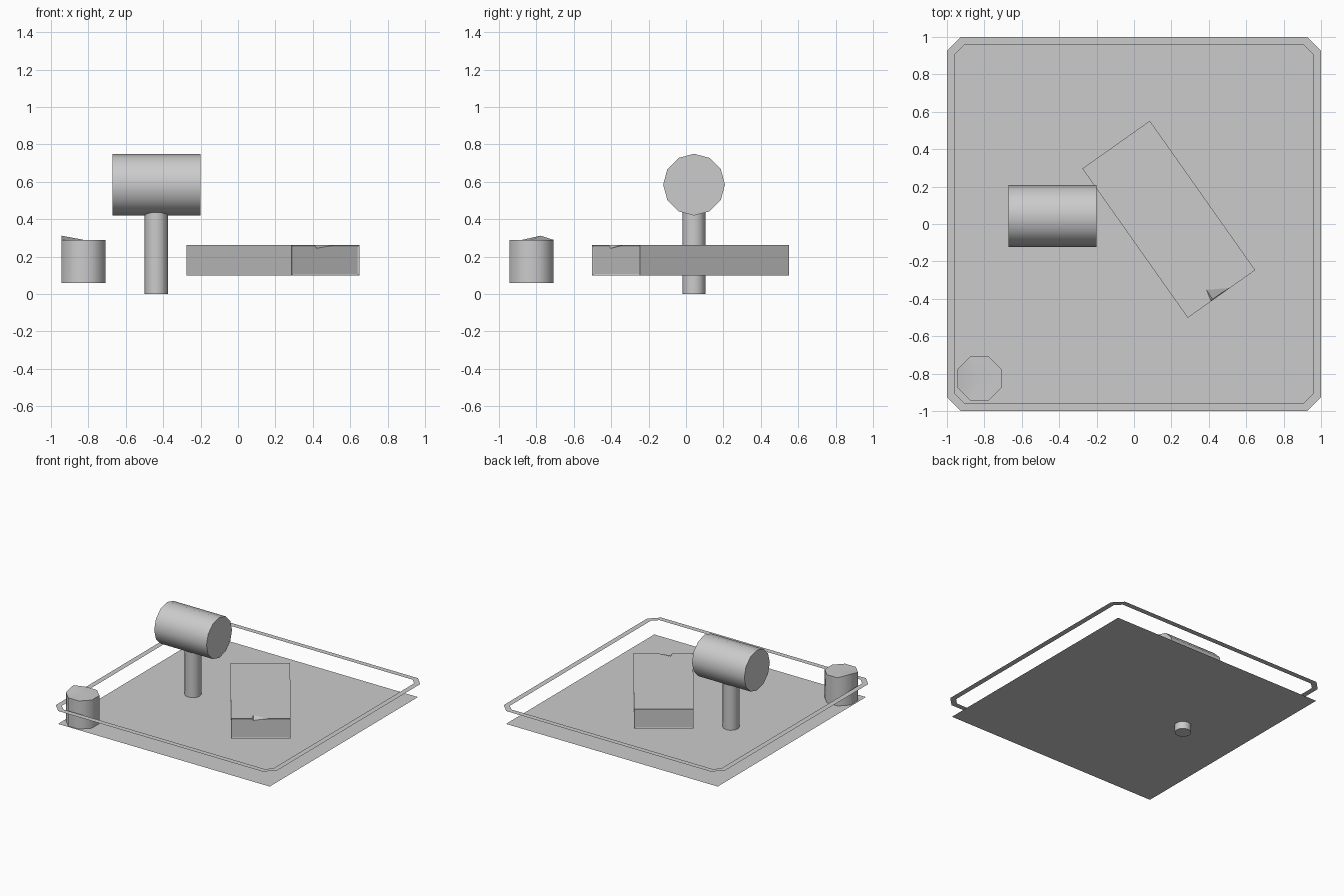
import bpy
import bmesh
from math import pi, atan2
from mathutils import Matrix, Vector

cube = bpy.data.objects.get("Cube")
if cube:
    bpy.data.objects.remove(cube, do_unlink=True)

GREY = (0.6, 0.6, 0.6, 1)
grey = bpy.data.materials.new("plain grey")
grey.use_nodes = True
grey.diffuse_color = GREY
grey.node_tree.nodes["Principled BSDF"].inputs["Base Color"].default_value = GREY

FLOOR = 0.06


def finish(name, bm, smooth=False):
    """Turn a bmesh into a named grey object."""
    mesh = bpy.data.meshes.new(name)
    bm.to_mesh(mesh)
    bm.free()
    mesh.materials.append(grey)
    obj = bpy.data.objects.new(name, mesh)
    bpy.context.collection.objects.link(obj)
    if smooth:
        bpy.ops.object.select_all(action='DESELECT')
        bpy.context.view_layer.objects.active = obj
        obj.select_set(True)
        bpy.ops.object.shade_smooth_by_angle(angle=pi / 3.5)
    return obj


def cylinder(bm, sides, radius, length, matrix, fan=False):
    return bmesh.ops.create_cone(
        bm, cap_ends=True, cap_tris=fan, segments=sides, radius1=radius,
        radius2=radius, depth=length, matrix=matrix)["verts"]


# Thin ground sheet
bm = bmesh.new()
bmesh.ops.create_grid(bm, x_segments=1, y_segments=1, size=0.957,
                      matrix=Matrix.Translation((0, 0, FLOOR)))
finish("ground_sheet", bm)


# Flat hovering border with clipped corners
def clipped_square(bm, half, cut, z):
    inner = half - cut
    points = [(half, -inner), (half, inner), (inner, half), (-inner, half),
              (-half, inner), (-half, -inner), (-inner, -half), (inner, -half)]
    return [bm.verts.new((x, y, z)) for x, y in points]


bm = bmesh.new()
outer = clipped_square(bm, 1.0, 0.075, 0.19)
inner = clipped_square(bm, 0.956, 0.047, 0.19)
for i in range(8):
    j = (i + 1) % 8
    bm.faces.new((outer[i], outer[j], inner[j], inner[i]))
finish("border_strip", bm)

# Post and the drum on top of it
bm = bmesh.new()
cylinder(bm, 12, 0.062, 0.46, Matrix.Translation((-0.437, 0.043, 0.23)))
finish("post", bm, smooth=True)

bm = bmesh.new()
cylinder(bm, 12, 0.165, 0.472,
         Matrix.Translation((-0.436, 0.043, 0.585)) @ Matrix.Rotation(pi / 2, 4, 'Y'))
finish("drum", bm, smooth=True)

# Corner bin with one rim point pulled up
bm = bmesh.new()
verts = cylinder(bm, 8, 0.127, 0.23,
                 Matrix.Translation((-0.826, -0.826, FLOOR + 0.115))
                 @ Matrix.Rotation(pi / 8, 4, 'Z'), fan=True)
rim = max(verts, key=lambda v: v.co.z * 10 - v.co.x + 0.1 * v.co.y)
rim.co.z += 0.022
finish("corner_bin", bm, smooth=True)

# Turned block with recessed end panels
bm = bmesh.new()
turn = Matrix.Rotation(atan2(-0.80, 0.565), 4, 'Z')
bmesh.ops.create_cube(bm, size=1, matrix=Matrix.Translation((0.186, 0.025, 0.18))
                      @ turn @ Matrix.Diagonal((0.977, 0.442, 0.162, 1)))
bm.normal_update()
along = turn @ Vector((1, 0, 0))
ends = [f for f in bm.faces if abs(f.normal.dot(along)) > 0.9]
bmesh.ops.inset_individual(bm, faces=ends, thickness=0.011, depth=-0.004)
block = finish("block", bm)

# Small chip out of the block's upper front edge
bm = bmesh.new()
chip = [bm.verts.new(p) for p in ((0.38, -0.34, 0.265), (0.56, -0.325, 0.265),
                                  (0.415, -0.43, 0.265), (0.425, -0.41, 0.242))]
bmesh.ops.convex_hull(bm, input=chip)
cutter = finish("chip_cutter", bm)
cutter.hide_render = True
cut = block.modifiers.new("chip", 'BOOLEAN')
cut.operation = 'DIFFERENCE'
cut.object = cutter
cut.solver = 'EXACT'

# Bake the cut and drop the helper
bpy.context.view_layer.update()
baked = bpy.data.meshes.new_from_object(
    block.evaluated_get(bpy.context.evaluated_depsgraph_get()))
block.modifiers.clear()
block.data = baked
bpy.data.objects.remove(cutter, do_unlink=True)
